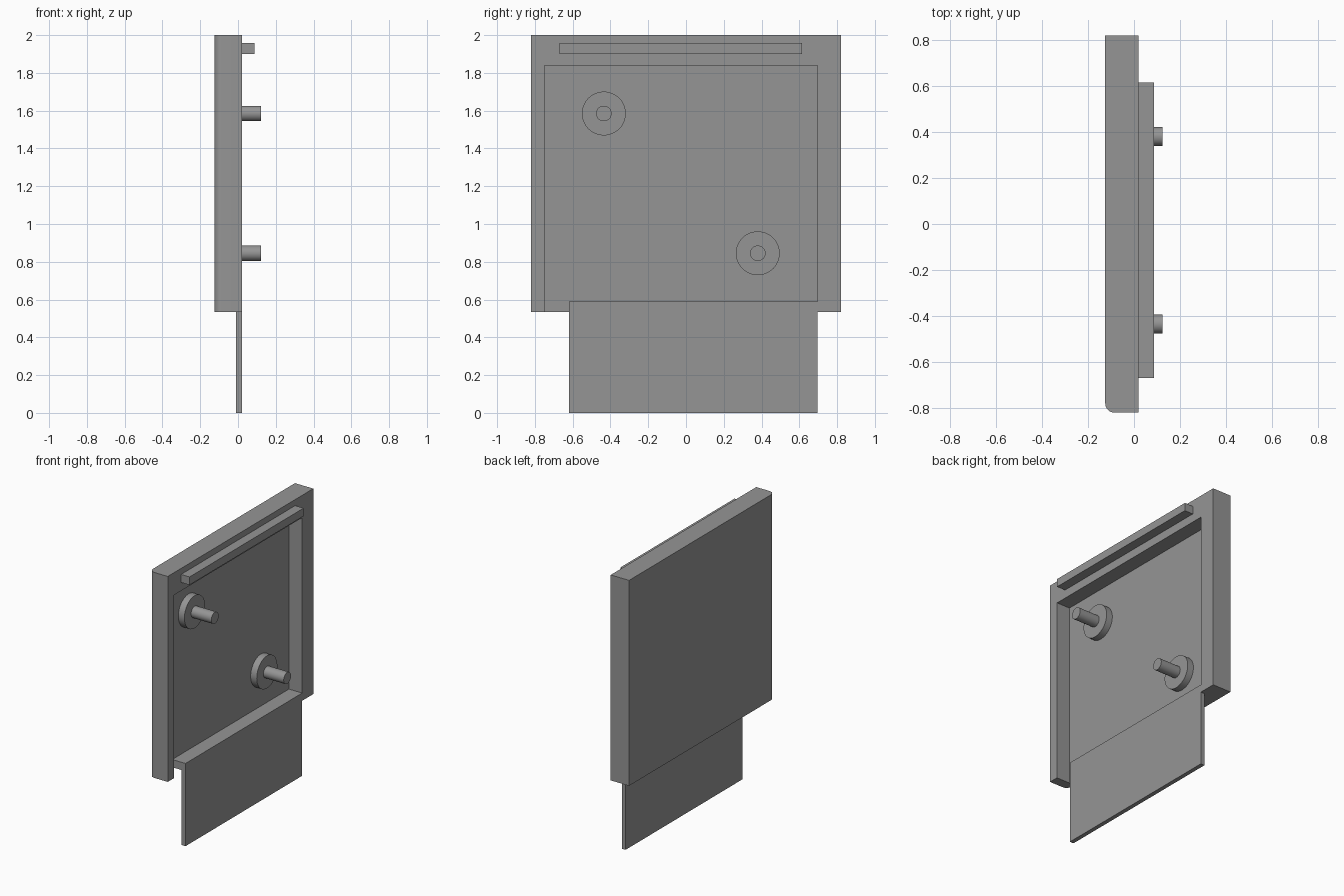
import bpy, bmesh, math
from mathutils import Vector, Matrix

if "Cube" in bpy.data.objects:
    bpy.data.objects.remove(bpy.data.objects["Cube"])

grey = bpy.data.materials.new("plain_grey")
grey.diffuse_color = (0.3, 0.3, 0.3, 1)
grey.use_nodes = True
grey.node_tree.nodes["Principled BSDF"].inputs["Base Color"].default_value = grey.diffuse_color


def prism(name, points, direction):
    """Extrude a closed outline of 3D points along a direction."""
    bm = bmesh.new()
    face = bm.faces.new([bm.verts.new(p) for p in points])
    out = bmesh.ops.extrude_face_region(bm, geom=[face])
    moved = [g for g in out["geom"] if isinstance(g, bmesh.types.BMVert)]
    bmesh.ops.translate(bm, vec=Vector(direction), verts=moved)
    bmesh.ops.recalc_face_normals(bm, faces=bm.faces)
    return finish(name, bm)


def finish(name, bm):
    mesh = bpy.data.meshes.new(name)
    bm.to_mesh(mesh)
    bm.free()
    mesh.materials.append(grey)
    obj = bpy.data.objects.new(name, mesh)
    bpy.context.collection.objects.link(obj)
    return obj


def box(name, x0, x1, y0, y1, z0, z1):
    return prism(name, [(x0, y0, z0), (x1, y0, z0), (x1, y1, z0), (x0, y1, z0)],
                 (0, 0, z1 - z0))


def boolean(target, tool, operation):
    mod = target.modifiers.new(operation, 'BOOLEAN')
    mod.operation, mod.object, mod.solver = operation, tool, 'EXACT'
    bpy.context.view_layer.objects.active = target
    bpy.ops.object.modifier_apply(modifier=mod.name)
    bpy.data.objects.remove(tool)


def smooth(obj):
    bpy.ops.object.select_all(action='DESELECT')
    obj.select_set(True)
    bpy.context.view_layer.objects.active = obj
    bpy.ops.object.shade_smooth_by_angle(angle=math.radians(30))


BACK, FLOOR, FACE = -0.125, -0.085, 0.02

# Panel slab with one rounded vertical edge
r = 0.04
arc = [(BACK + r - r * math.cos(a), -0.82 + r - r * math.sin(a), 0.535)
       for a in (math.pi / 2 * i / 8 for i in range(9))]
panel = prism("panel", arc + [(FACE, -0.82, 0.535), (FACE, 0.82, 0.535), (BACK, 0.82, 0.535)],
              (0, 0, 1.465))

# Recess, open at the bottom through a narrow slot
outline = [(-0.75, 0.4), (-0.62, 0.4), (-0.62, 0.59), (0.695, 0.59), (0.695, 1.84), (-0.75, 1.84)]
recess = prism("recess_cutter", [(FLOOR, y, z) for y, z in outline], (0.3, 0, 0))
boolean(panel, recess, 'DIFFERENCE')

# Thin lower tab, flush with the panel face
boolean(panel, box("tab", -0.01, FACE, -0.62, 0.695, 0, 0.56), 'UNION')
smooth(panel)

# Raised bar above the recess
box("top_bar", FACE, 0.087, -0.67, 0.615, 1.9, 1.957)


def rod(name, y, z, radius, x0, x1):
    bm = bmesh.new()
    bmesh.ops.create_cone(bm, cap_ends=True, segments=48, radius1=radius, radius2=radius,
                          depth=x1 - x0,
                          matrix=Matrix.Translation(((x0 + x1) / 2, y, z))
                          @ Matrix.Rotation(math.pi / 2, 4, 'Y'))
    smooth(finish(name, bm))


# Two pegs, each a wide collar with a thin pin
for label, y, z in (("upper", -0.435, 1.585), ("lower", 0.38, 0.845)):
    rod(label + "_collar", y, z, 0.116, FLOOR, -0.037)
    rod(label + "_pin", y, z, 0.041, -0.037, 0.123)
